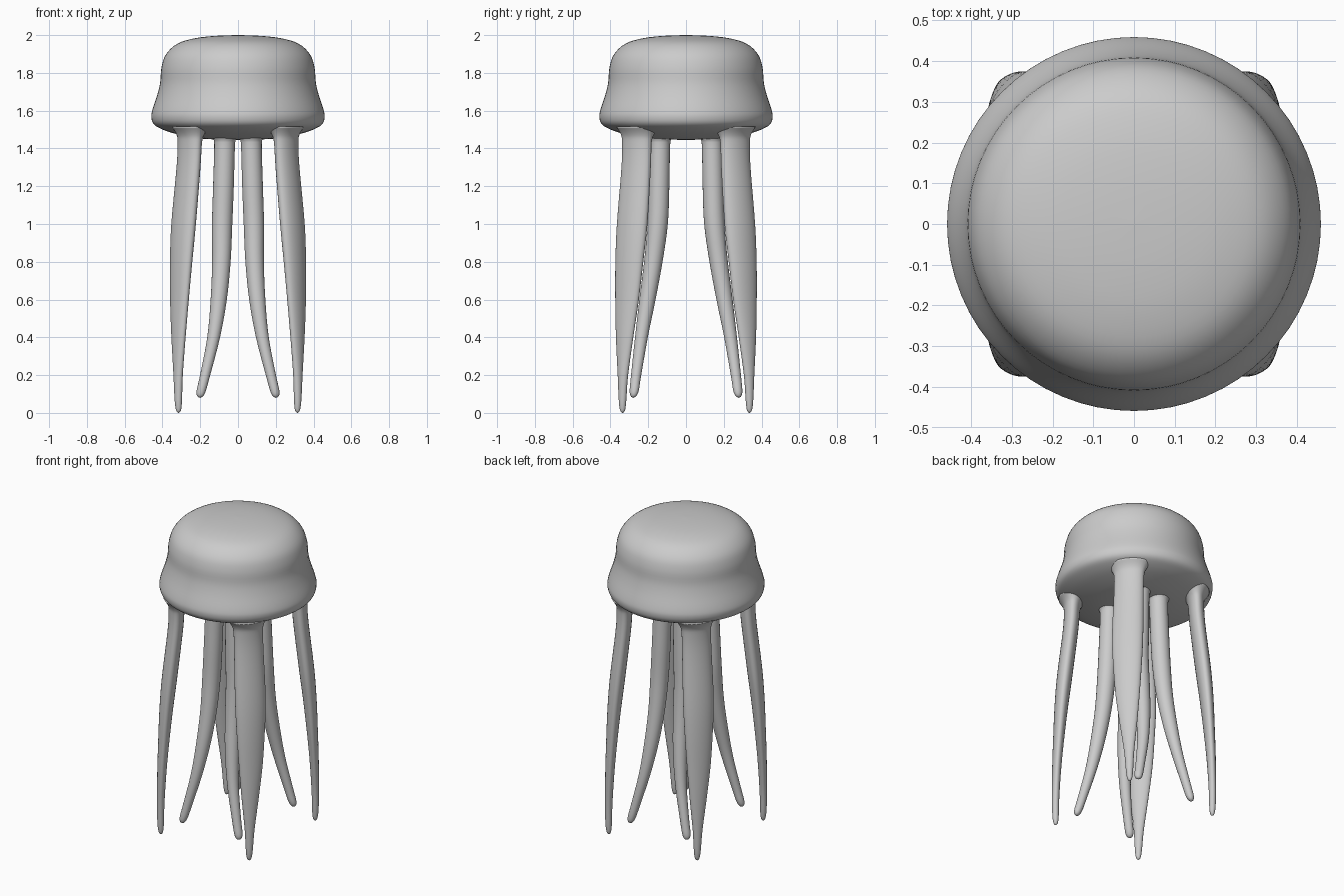
import bpy, bmesh, math


def smooth_stations(points, steps):
    """Catmull-Rom interpolation through a list of stations."""
    out = []
    for i in range(len(points) - 1):
        p0, p1 = points[max(i - 1, 0)], points[i]
        p2, p3 = points[i + 1], points[min(i + 2, len(points) - 1)]
        for s in range(steps):
            t = s / steps
            out.append([0.5 * (2 * b + (c - a) * t + (2 * a - 5 * b + 4 * c - d) * t * t
                               + (3 * b - a - 3 * c + d) * t ** 3)
                        for a, b, c, d in zip(p0, p1, p2, p3)])
    return out + [list(points[-1])]


def loft(name, stations, sides, angle=0.0, steps=4):
    """Elliptical rings (x, y, z, radial half-width, tangential half-width) skinned from top to bottom."""
    bm = bmesh.new()
    ca, sa = math.cos(angle), math.sin(angle)
    rings = []
    for x, y, z, b, a in smooth_stations(stations, steps):
        ring = []
        for k in range(sides):
            t = 2 * math.pi * k / sides
            u, v = b * math.cos(t), a * math.sin(t)
            ring.append(bm.verts.new((x + u * ca - v * sa, y + u * sa + v * ca, z)))
        rings.append(ring)
    for r0, r1 in zip(rings, rings[1:]):
        for k in range(sides):
            n = (k + 1) % sides
            bm.faces.new((r0[k], r1[k], r1[n], r0[n]))
    bm.faces.new(rings[0])
    bm.faces.new(rings[-1])
    bmesh.ops.recalc_face_normals(bm, faces=bm.faces)
    for f in bm.faces:
        f.smooth = True
    mesh = bpy.data.meshes.new(name)
    bm.to_mesh(mesh)
    bm.free()
    obj = bpy.data.objects.new(name, mesh)
    bpy.context.collection.objects.link(obj)
    return obj


def mirror_four(obj):
    mod = obj.modifiers.new("four_way", 'MIRROR')
    mod.use_axis = (True, True, False)
    mod.use_mirror_merge = False


# Bell: domed cap, flared rim, shallow underside
profile = [(0.003, 2.0), (0.12, 1.996), (0.23, 1.983), (0.32, 1.955), (0.38, 1.9),
           (0.405, 1.83), (0.412, 1.75), (0.427, 1.685), (0.453, 1.605), (0.459, 1.565),
           (0.447, 1.53), (0.41, 1.505), (0.34, 1.48), (0.22, 1.455), (0.1, 1.447), (0.003, 1.446)]
loft("bell", [(0, 0, z, r, r) for r, z in profile], 64)

# Outer tentacles: long, flattened, with a flare where they join the bell
outer = [(0.25, 0.255, 1.515, 0.085, 0.125), (0.252, 0.257, 1.475, 0.058, 0.1),
         (0.255, 0.26, 1.43, 0.047, 0.09), (0.262, 0.264, 1.3, 0.045, 0.09),
         (0.288, 0.285, 1.0, 0.045, 0.094), (0.301, 0.3, 0.8, 0.04, 0.086),
         (0.31, 0.312, 0.6, 0.033, 0.073), (0.315, 0.325, 0.4, 0.027, 0.053),
         (0.317, 0.334, 0.2, 0.022, 0.03), (0.316, 0.336, 0.07, 0.019, 0.021),
         (0.315, 0.336, 0.02, 0.014, 0.015), (0.315, 0.336, 0.005, 0.008, 0.008),
         (0.315, 0.336, 0.0, 0.001, 0.001)]
mirror_four(loft("outer_tentacles", outer, 28, math.radians(35)))

# Inner tentacles: rounder, shorter, bending outwards
inner = [(0.07, 0.138, 1.48, 0.075, 0.075), (0.07, 0.138, 1.45, 0.061, 0.061),
         (0.071, 0.139, 1.41, 0.055, 0.055), (0.077, 0.143, 1.2, 0.055, 0.055),
         (0.084, 0.15, 1.0, 0.054, 0.054), (0.088, 0.173, 0.8, 0.049, 0.049),
         (0.102, 0.204, 0.6, 0.043, 0.043), (0.129, 0.236, 0.4, 0.034, 0.034),
         (0.174, 0.264, 0.2, 0.027, 0.027), (0.194, 0.274, 0.12, 0.024, 0.025),
         (0.2, 0.278, 0.09, 0.015, 0.017), (0.201, 0.279, 0.08, 0.001, 0.001)]
mirror_four(loft("inner_tentacles", inner, 24, math.radians(55)))
